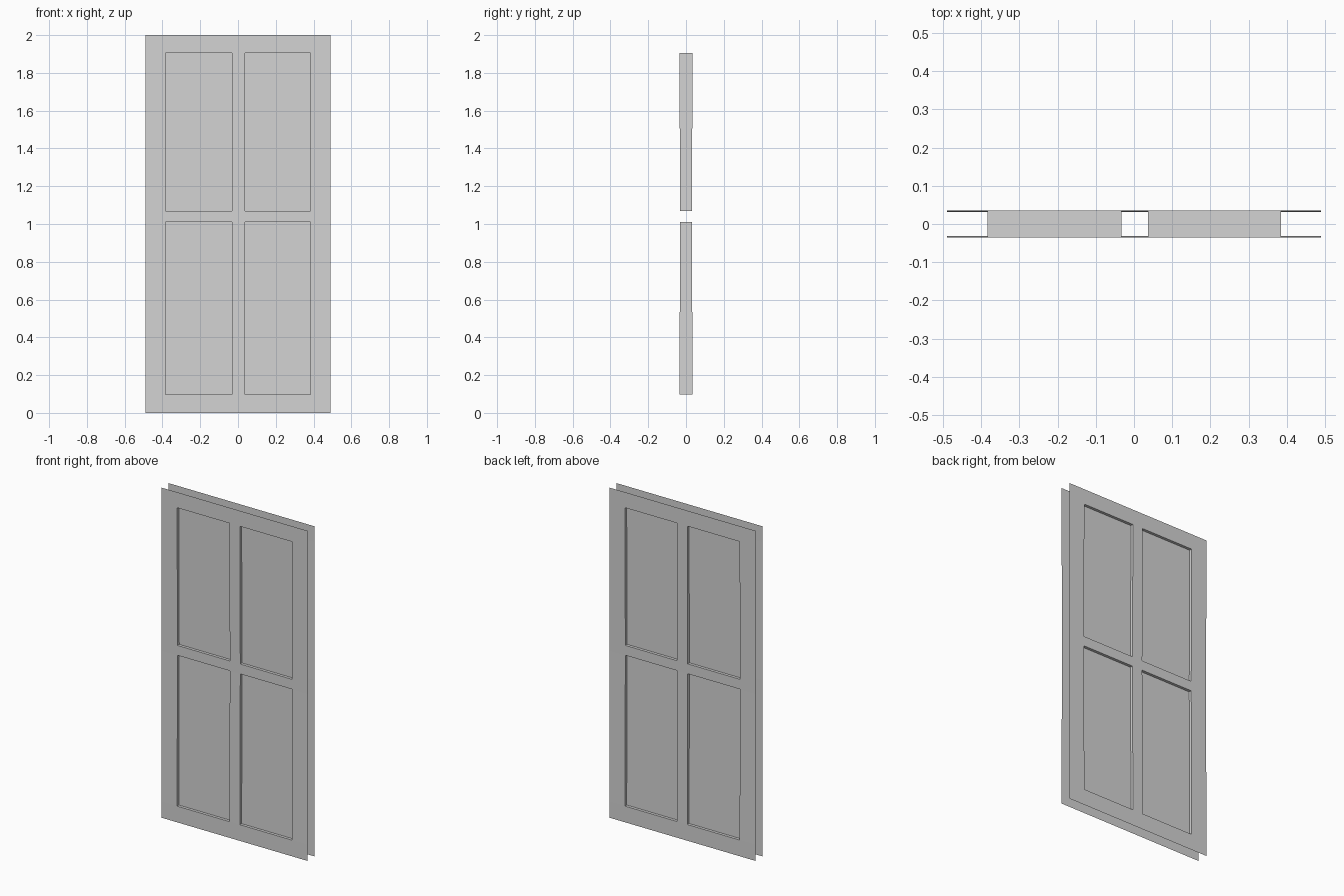
import bpy, bmesh

cube = bpy.data.objects.get("Cube")
if cube:
    bpy.data.objects.remove(cube)

GREY = (0.655, 0.655, 0.655, 1)
grey = bpy.data.materials.new("door grey")
grey.use_nodes = True
grey.diffuse_color = GREY
grey.node_tree.nodes["Principled BSDF"].inputs["Base Color"].default_value = GREY

# Grid lines of the stiles and rails; odd cells are the openings
XS = [-0.49, -0.384, -0.033, 0.037, 0.385, 0.49]
ZS = [0, 0.098, 1.01, 1.07, 1.906, 2]
RECESS = 0.017    # how far the panels sit back


def half_depth(z):
    """Half the door thickness, pinched slightly at the middle rail."""
    return 0.031 if z in ZS[2:4] else 0.035


def finish(name, bm):
    mesh = bpy.data.meshes.new(name)
    bmesh.ops.remove_doubles(bm, verts=bm.verts, dist=0.0005)
    bm.to_mesh(mesh)
    bm.free()
    mesh.materials.append(grey)
    obj = bpy.data.objects.new(name, mesh)
    bpy.context.collection.objects.link(obj)


def upright_face(bm, i, j, side, recess=0):
    """Fill one grid cell on the front (side -1) or the back (side 1)."""
    x0, x1, z0, z1 = XS[i], XS[i + 1], ZS[j], ZS[j + 1]
    corners = [(x0, z0), (x1, z0), (x1, z1), (x0, z1)]
    pts = [(x, side * (half_depth(z) - recess), z) for x, z in corners]
    if side > 0:
        pts.reverse()
    bm.faces.new([bm.verts.new(p) for p in pts])


cells = [(i, j) for i in range(5) for j in range(5)]
openings = [c for c in cells if c[0] % 2 and c[1] % 2]

# Front and back frame sheets, open round the outer edge
for name, side in (("front_frame", -1), ("back_frame", 1)):
    bm = bmesh.new()
    for i, j in cells:
        if (i, j) not in openings:
            upright_face(bm, i, j, side)
    finish(name, bm)

# Opening linings through the door, and a recessed panel on each side
for i, j in openings:
    label = ("lower_" if j == 1 else "upper_") + ("right" if i == 1 else "left")
    x0, x1, z0, z1 = XS[i], XS[i + 1], ZS[j], ZS[j + 1]

    bm = bmesh.new()
    loop = [(x0, z0), (x1, z0), (x1, z1), (x0, z1)]
    for (xa, za), (xb, zb) in zip(loop, loop[1:] + loop[:1]):
        ha, hb = half_depth(za), half_depth(zb)
        pts = [(xa, -ha, za), (xa, ha, za), (xb, hb, zb), (xb, -hb, zb)]
        bm.faces.new([bm.verts.new(p) for p in pts])
    finish(label + "_lining", bm)

    bm = bmesh.new()
    for side in (-1, 1):
        upright_face(bm, i, j, side, RECESS)
    finish(label + "_panel", bm)
